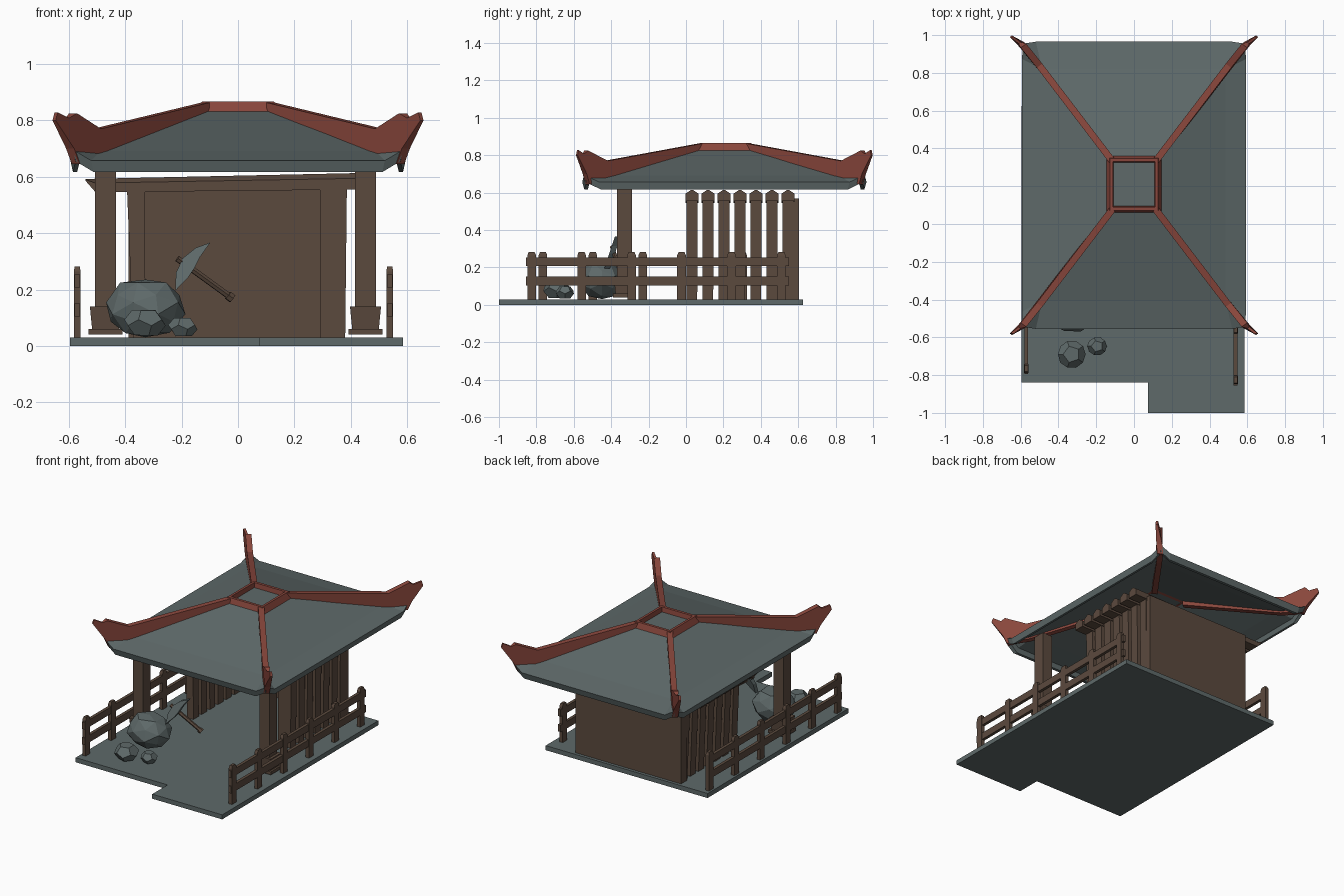
import bpy, bmesh, math, random
from mathutils import Vector

cube = bpy.data.objects.get("Cube")
if cube:
    bpy.data.objects.remove(cube)
random.seed(4)


def material(name, rgb):
    m = bpy.data.materials.new(name)
    m.use_nodes = True
    m.diffuse_color = (*rgb, 1)
    m.node_tree.nodes["Principled BSDF"].inputs["Base Color"].default_value = (*rgb, 1)
    return m


STONE = material("slate grey", (0.112, 0.142, 0.142))
WOOD = material("dark wood", (0.105, 0.068, 0.048))
RED = material("red trim", (0.25, 0.062, 0.045))


def finish(name, bm, mat):
    bmesh.ops.recalc_face_normals(bm, faces=bm.faces)
    me = bpy.data.meshes.new(name)
    bm.to_mesh(me)
    bm.free()
    me.materials.append(mat)
    ob = bpy.data.objects.new(name, me)
    bpy.context.collection.objects.link(ob)
    return ob


def loft(name, rings, mat, caps=True):
    """Skin a list of equally long point rings, merging collapsed points."""
    bm = bmesh.new()
    vs = [[bm.verts.new(p) for p in r] for r in rings]
    n = len(rings[0])
    for a, b in zip(vs, vs[1:]):
        for i in range(n):
            bm.faces.new((a[i], a[(i + 1) % n], b[(i + 1) % n], b[i]))
    if caps:
        bm.faces.new(vs[0])
        bm.faces.new(vs[-1])
    bmesh.ops.remove_doubles(bm, verts=bm.verts, dist=0.0005)
    return finish(name, bm, mat)


def rect(cx, cy, hx, hy, z):
    return [(cx - hx, cy - hy, z), (cx + hx, cy - hy, z), (cx + hx, cy + hy, z), (cx - hx, cy + hy, z)]


def box(name, x0, x1, y0, y1, z0, z1, mat, taper=1.0):
    cx, cy, hx, hy = (x0 + x1) / 2, (y0 + y1) / 2, (x1 - x0) / 2, (y1 - y0) / 2
    return loft(name, [rect(cx, cy, hx * taper, hy * taper, z0), rect(cx, cy, hx, hy, z1)], mat)


# Ground slab with a step at the front
outline = [(-0.595, -0.84), (0.075, -0.84), (0.075, -1.0), (0.585, -1.0), (0.585, 0.625), (-0.595, 0.625)]
loft("ground_slab", [[(x, y, z) for x, y in outline] for z in (0, 0.03)], STONE)

# Roof: thin hollow shell with a deep lip and upturned corners
CY = 0.205


def roof_ring(corner_points):
    ring = []
    for sx, sy in ((1, 1), (-1, 1), (-1, -1), (1, -1)):
        pts = corner_points if sx * sy > 0 else corner_points[::-1]
        ring += [(sx * x, CY + sy * y, z) for x, y, z in pts]
    return ring


def eave(scale, dz):
    return roof_ring([(0.594 * scale, 0.67 * scale, 0.657 + dz),
                      (0.584 * scale, 0.75 * scale, 0.695 + dz),
                      (0.52 * scale, 0.76 * scale, 0.657 + dz)])


loft("roof", [roof_ring([(0.12, 0.135, 0.835)] * 3), roof_ring([(0.485, 0.612, 0.692)] * 3),
              eave(1, 0), eave(0.985, -0.04), eave(0.96, -0.04), eave(0.95, -0.008),
              roof_ring([(0.475, 0.60, 0.681)] * 3), roof_ring([(0.12, 0.135, 0.823)] * 3)], STONE)

# Hip ridges: a side profile with a hooked, narrowing tip, turning outward at the corner
profile = [(0.115, 0.863), (0.50, 0.770), (0.585, 0.825), (0.605, 0.808), (0.645, 0.828),
           (0.652, 0.80), (0.595, 0.70), (0.575, 0.645), (0.55, 0.655), (0.49, 0.66), (0.115, 0.795)]
for sx, side in ((1, "left"), (-1, "right")):
    for sy, end in ((1, "back"), (-1, "front")):
        across = Vector((-sy * 0.6, sx * 0.46, 0)).normalized()
        rings = []
        for s in (-1, 1):
            ring = []
            for t, z in profile:
                reach = 0.135 + 1.31 * (min(t, 0.575) - 0.12) + 0.75 * max(t - 0.575, 0)
                half_width = 0.007 if t > 0.6 else 0.018
                ring.append(Vector((sx * t, CY + sy * reach, z)) + across * s * half_width)
            rings.append(ring)
        loft(f"ridge_{end}_{side}", rings, RED)

# Square crown joining the ridges
frame = [((0.145, 0.152), 0.825), ((0.128, 0.138), 0.866), ((0.112, 0.12), 0.866), ((0.108, 0.114), 0.82)]
rings = [rect(0, CY + 0.005, hx, hy, z) for (hx, hy), z in frame]
loft("roof_crown", rings + rings[:1], RED, caps=False)

# Front pillars with flared feet
for x, side in ((0.452, "left"), (-0.47, "right")):
    box(f"pillar_{side}", x - 0.037, x + 0.037, -0.37, -0.29, 0.04, 0.66, WOOD)
    box(f"pillar_foot_{side}", x - 0.055, x + 0.055, -0.385, -0.275, 0.055, 0.14, WOOD, 0.85)
    box(f"pillar_plinth_{side}", x - 0.06, x + 0.06, -0.39, -0.27, 0.04, 0.06, WOOD)

# Back wall, side slats and the rafters over them
box("back_wall", -0.388, 0.38, 0.545, 0.605, 0.03, 0.57, WOOD)
for i in range(7):
    y = 0.032 + 0.0855 * i
    # (bottom centre, bottom half width, top centre, top half width)
    for x0, h0, x1, h1, side in ((0.335, 0.045, 0.338, 0.048, "left"), (-0.35, 0.022, -0.362, 0.032, "right")):
        loft(f"slat_{side}_{i}", [rect(x0, y, h0, 0.028, 0.03), rect(x1, y, h1, 0.03, 0.57)], WOOD)

    def section(x, z0, z1):
        zs = z0 + (z1 - z0) * 0.68
        return [(x, y - 0.034, z0), (x, y + 0.034, z0), (x, y + 0.034, zs),
                (x, y + 0.006, z1), (x, y - 0.006, z1), (x, y - 0.034, zs)]
    loft(f"rafter_{i}", [section(-0.54, 0.585, 0.592), section(-0.505, 0.545, 0.593),
                         section(0.47, 0.555, 0.614)], WOOD)

# Side fences
for x, y0, side in ((0.538, -0.825, "left"), (-0.57, -0.765, "right")):
    for i in range(6):
        y = y0 + 0.267 * i
        loft(f"fence_post_{side}_{i}", [rect(x, y, 0.012, 0.023, 0.02), rect(x, y, 0.012, 0.023, 0.265),
                                        rect(x, y, 0.009, 0.016, 0.282)], WOOD)
    for z in (0.105, 0.207):
        box(f"fence_rail_{side}", x - 0.01, x + 0.01, y0 - 0.03, 0.55, z, z + 0.046, WOOD)


# Boulders: roughened dodecahedra, with raised face centres on the faceted one
def boulder(name, centre, size, rough, faceted=False):
    ico = bmesh.new()
    bmesh.ops.create_icosphere(ico, subdivisions=1, radius=1)
    pts = [f.calc_center_median().normalized() for f in ico.faces]
    if faceted:
        pts += [v.co * 0.93 for v in ico.verts]
    ico.free()
    bm = bmesh.new()
    for p in pts:
        p = p * (1 + random.uniform(-rough, rough))
        bm.verts.new([c + s * v for c, s, v in zip(centre, size, p)])
    res = bmesh.ops.convex_hull(bm, input=bm.verts)
    junk = [g for g in res["geom_interior"] if isinstance(g, bmesh.types.BMVert)]
    bmesh.ops.delete(bm, geom=junk, context="VERTS")
    bmesh.ops.dissolve_limit(bm, angle_limit=math.radians(12), verts=bm.verts, edges=bm.edges)
    finish(name, bm, STONE)


boulder("boulder_large", (-0.328, -0.45, 0.134), (0.145, 0.125, 0.112), 0.03, True)
boulder("boulder_medium", (-0.33, -0.69, 0.083), (0.075, 0.075, 0.056), 0.02)
boulder("boulder_small", (-0.195, -0.647, 0.067), (0.053, 0.05, 0.04), 0.02)


# Pickaxe leaning behind the large boulder
def rod(name, a, b, radius, mat):
    a, b = Vector(a), Vector(b)
    rot = (b - a).to_track_quat("Z", "Y")
    corners = [Vector((math.cos(k * math.pi / 3), math.sin(k * math.pi / 3), 0)) * radius for k in range(6)]
    loft(name, [[p + rot @ c for c in corners] for p in (a, b)], mat)


rod("pick_handle", (-0.215, -0.395, 0.31), (-0.025, -0.35, 0.172), 0.012, WOOD)
rod("pick_handle_end", (-0.036, -0.353, 0.18), (-0.02, -0.349, 0.168), 0.017, WOOD)
blade = [(-0.222, 0.195), (-0.22, 0.26), (-0.195, 0.312), (-0.15, 0.348), (-0.098, 0.367),
         (-0.135, 0.315), (-0.155, 0.275), (-0.175, 0.245), (-0.205, 0.215)]
loft("pick_head", [[(x, y + (z - 0.2) * 0.33, z) for x, z in blade] for y in (-0.435, -0.405)], STONE)
